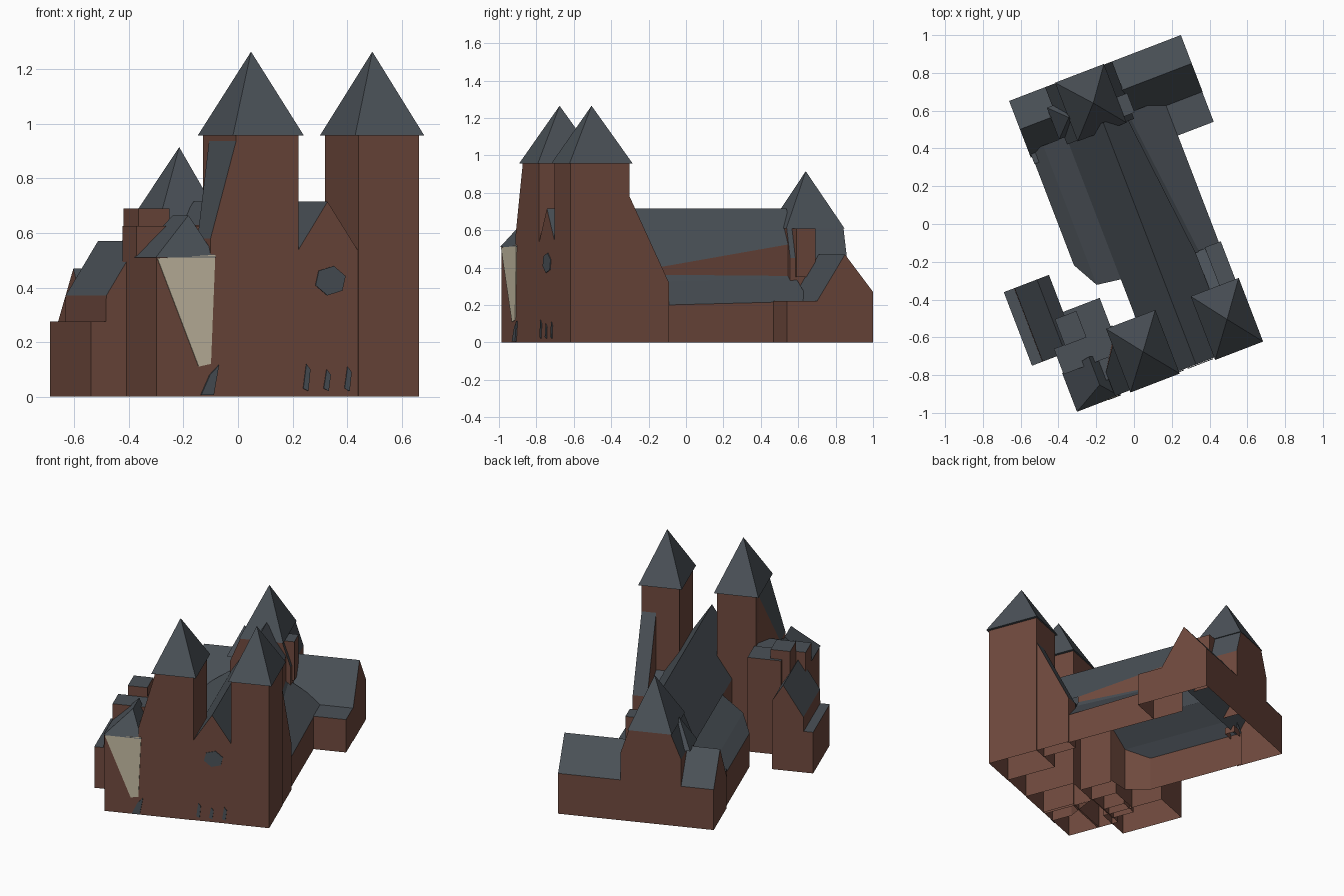
import bpy, bmesh, math

if "Cube" in bpy.data.objects:
    bpy.data.objects.remove(bpy.data.objects["Cube"])

ANGLE = math.radians(21)  # whole church is turned in plan


def material(name, col):
    m = bpy.data.materials.new(name)
    m.diffuse_color = (*col, 1)
    m.use_nodes = True
    m.node_tree.nodes["Principled BSDF"].inputs["Base Color"].default_value = m.diffuse_color
    return m


BRICK = material("brown_brick", (0.158, 0.067, 0.047))
SLATE = material("grey_slate", (0.070, 0.083, 0.097))
STONE = material("pale_plaster", (0.55, 0.49, 0.36))


def is_roof(n):
    return n.z > 0.15


def is_floor(n):
    return n.z < -0.9


def finish(name, bm, mats, rule=None, drop=None):
    """Colour faces by direction, drop unwanted faces, make the object."""
    bmesh.ops.recalc_face_normals(bm, faces=bm.faces[:])
    bm.normal_update()
    if drop:
        gone = [f for f in bm.faces if drop(f.normal)]
        bmesh.ops.delete(bm, geom=gone, context='FACES')
    if rule:
        for f in bm.faces:
            f.material_index = 1 if rule(f.normal) else 0
    me = bpy.data.meshes.new(name)
    bm.to_mesh(me)
    bm.free()
    for m in mats:
        me.materials.append(m)
    ob = bpy.data.objects.new(name, me)
    ob.rotation_euler.z = ANGLE
    bpy.context.collection.objects.link(ob)
    return ob


def hull_of(name, rings, drop=is_floor, mats=(BRICK, SLATE), rule=is_roof):
    """Skin equal-length rings of points, cap both ends; open below."""
    bm = bmesh.new()
    loops = [[bm.verts.new(p) for p in r] for r in rings]
    for a, b in zip(loops, loops[1:]):
        for i in range(len(a)):
            j = (i + 1) % len(a)
            bm.faces.new((a[i], a[j], b[j], b[i]))
    bm.faces.new(loops[0])
    bm.faces.new(loops[-1])
    return finish(name, bm, mats, rule, drop)


def along_v(name, prof, v0, v1, prof2=None, drop=is_floor, rule=is_roof):
    """Section in (u, z) carried from front v0 to back v1."""
    return hull_of(name, [[(u, v0, z) for u, z in prof],
                          [(u, v1, z) for u, z in (prof2 or prof)]], drop, rule=rule)


def along_u(name, prof, u0, u1, drop=is_floor):
    """Section in (v, z) carried from left u0 to right u1."""
    return hull_of(name, [[(u0, v, z) for v, z in prof],
                          [(u1, v, z) for v, z in prof]], drop)


def block(name, u0, u1, v0, v1, top, bottom=0):
    return along_v(name, [(u0, bottom), (u1, bottom), (u1, top), (u0, top)], v0, v1)


def hip(name, u0, u1, v0, v1, z, ridge_a, ridge_b=None):
    """Pointed roof, or hipped roof when two ridge points are given."""
    bm = bmesh.new()
    c = [bm.verts.new(p) for p in ((u0, v0, z), (u1, v0, z), (u1, v1, z), (u0, v1, z))]
    a = bm.verts.new(ridge_a)
    b = bm.verts.new(ridge_b) if ridge_b else a
    bm.faces.new(c)
    bm.faces.new((c[0], c[1], a))
    bm.faces.new((c[2], c[3], b))
    bm.faces.new((c[1], c[2], b) if a is b else (c[1], c[2], b, a))
    bm.faces.new((c[3], c[0], a) if a is b else (c[3], c[0], a, b))
    return finish(name, bm, (SLATE,))


def plate(name, pts, mat, v=-0.814, thick=0.004):
    """Thin panel on the front wall, points in (u, z)."""
    return hull_of(name, [[(u, v - thick, z) for u, z in pts],
                          [(u, v, z) for u, z in pts]], None, (mat,), None)


# Twin front towers with pointed roofs
for side, u0, u1 in (("left", -0.32, -0.075), ("right", 0.16, 0.398)):
    block(side + "_tower", u0, u1, -0.814, -0.475, 0.957)
    hip(side + "_tower_roof", u0 - 0.017, u1 + 0.017, -0.826, -0.465, 0.957,
        ((u0 + u1) / 2, -0.648, 1.265))

# Nave: front bay between the towers, middle bay, then hollow over the
# aisles with the right eave rising toward the back
nave = [(-0.17, 0), (0.25, 0), (0.25, 0.40), (0.04, 0.715), (-0.17, 0.39)]
along_v("nave_front", nave, -0.812, -0.475,
        drop=lambda n: is_floor(n) or abs(n.x) > 0.9 or n.y > 0.9)
along_v("nave_middle", nave, -0.475, -0.26,
        drop=lambda n: is_floor(n) or n.x > 0.9 or abs(n.y) > 0.9)
along_v("nave_back", [(-0.17, 0.39), (0.25, 0.31), (0.25, 0.40), (0.04, 0.715)],
        -0.26, 0.56, [(-0.17, 0.39), (0.165, 0.32), (0.165, 0.53), (0.04, 0.715)],
        drop=lambda n: is_floor(n) or n.y < -0.9)

# Side aisles with lean-to roofs, open toward the nave
along_v("right_aisle", [(0.20, 0), (0.385, 0), (0.385, 0.20), (0.27, 0.325), (0.232, 0.395),
                        (0.20, 0.395)], -0.26, 0.56,
        [(0.15, 0), (0.385, 0), (0.385, 0.22), (0.18, 0.345), (0.165, 0.355), (0.15, 0.355)],
        drop=lambda n: is_floor(n) or n.x < -0.9 or abs(n.y) > 0.9)
hull_of("left_aisle", [
    [(-0.16, -0.25, 0), (-0.16, -0.25, 0.39), (-0.16, 0.56, 0.39), (-0.16, 0.56, 0)],
    [(-0.30, -0.23, 0), (-0.30, -0.23, 0.29), (-0.30, 0.56, 0.29), (-0.30, 0.56, 0)],
    [(-0.375, -0.09, 0), (-0.375, -0.09, 0.225), (-0.375, 0.56, 0.225), (-0.375, 0.56, 0)],
], drop=lambda n: is_floor(n) or n.x > 0.9 or n.y > 0.9)

# Sloping buttress behind the right tower, with a low link to the nave
along_u("right_buttress", [(-0.475, 0), (-0.25, 0), (-0.25, 0.32), (-0.475, 0.78)],
        0.305, 0.396, drop=lambda n: is_floor(n) or n.y < -0.9)
along_u("buttress_link", [(-0.48, 0.3), (-0.255, 0.3), (-0.255, 0.33), (-0.48, 0.40)],
        0.20, 0.31, drop=lambda n: n.z < 0.5)
# Steep lean-to on the left tower, flush with the front wall
hull_of("left_tower_lean_to", [
    [(-0.315, -0.814, 0), (-0.315, -0.49, 0), (-0.315, -0.53, 0.955), (-0.315, -0.814, 0.955)],
    [(-0.42, -0.814, 0), (-0.42, -0.68, 0), (-0.42, -0.68, 0.58), (-0.42, -0.814, 0.58)],
])

# Transept with gabled ends and low front blocks
along_u("transept", [(0.524, 0), (0.845, 0), (0.845, 0.27), (0.684, 0.47), (0.524, 0.22)],
        -0.384, 0.59, drop=lambda n: is_floor(n) or n.y < -0.9)
along_v("right_transept_annex", [(0.383, 0), (0.588, 0), (0.588, 0.22), (0.383, 0.22)],
        0.354, 0.53, drop=lambda n: is_floor(n) or n.y > 0.9)
block("left_transept_annex", -0.378, -0.30, 0.485, 0.55, 0.245, 0.2)

# Crossing tower with spire
along_v("crossing", [(-0.18, 0.24), (0.20, 0.24), (0.20, 0.45), (0.148, 0.61),
                     (-0.115, 0.61), (-0.18, 0.45)], 0.52, 0.845)
hip("crossing_spire", -0.122, 0.155, 0.515, 0.848, 0.61, (0.028, 0.675, 0.915))
block("crossing_dormer", 0.14, 0.215, 0.55, 0.66, 0.61, 0.35)
hip("crossing_side_roof", -0.21, -0.08, 0.56, 0.74, 0.46, (-0.12, 0.65, 0.64))

# Front-left chapel with hipped roof and taller rear
block("chapel", -0.633, -0.30, -0.814, -0.60, 0.51)
hip("chapel_roof", -0.638, -0.40, -0.820, -0.60, 0.51,
    (-0.475, -0.73, 0.665), (-0.475, -0.57, 0.665))
block("chapel_link", -0.47, -0.30, -0.72, -0.46, 0.58, 0.4)
block("chapel_middle", -0.633, -0.31, -0.61, -0.465, 0.625)
block("chapel_rear", -0.52, -0.31, -0.47, -0.30, 0.63)
block("chapel_turret", -0.572, -0.45, -0.47, -0.32, 0.69)
plate("chapel_panel", [(-0.63, 0.507), (-0.468, 0.11), (-0.42, 0.12), (-0.403, 0.52)], STONE)
plate("chapel_door", [(-0.46, 0.005), (-0.41, 0.005), (-0.39, 0.115), (-0.425, 0.08)],
      SLATE, thick=0.008)

# Left annex: low shelf, upright wall, steep roof
along_v("left_annex", [(-0.773, 0), (-0.517, 0), (-0.517, 0.46), (-0.585, 0.57),
                       (-0.712, 0.37), (-0.714, 0.275), (-0.773, 0.275)], -0.507, -0.09)

# Front window and door openings
plate("round_window", [(0.05 + 0.062 * math.cos(a), 0.425 + 0.055 * math.sin(a))
                       for a in (math.tau * (i + 0.3) / 6 for i in range(6))], SLATE)
for i, (u, top) in enumerate(((-0.045, 0.12), (0.035, 0.10), (0.117, 0.11))):
    plate("front_door_%d" % (i + 1), [(u - 0.012, 0.03), (u + 0.008, 0.02),
                                      (u + 0.016, top - 0.02), (u, top)], SLATE)
